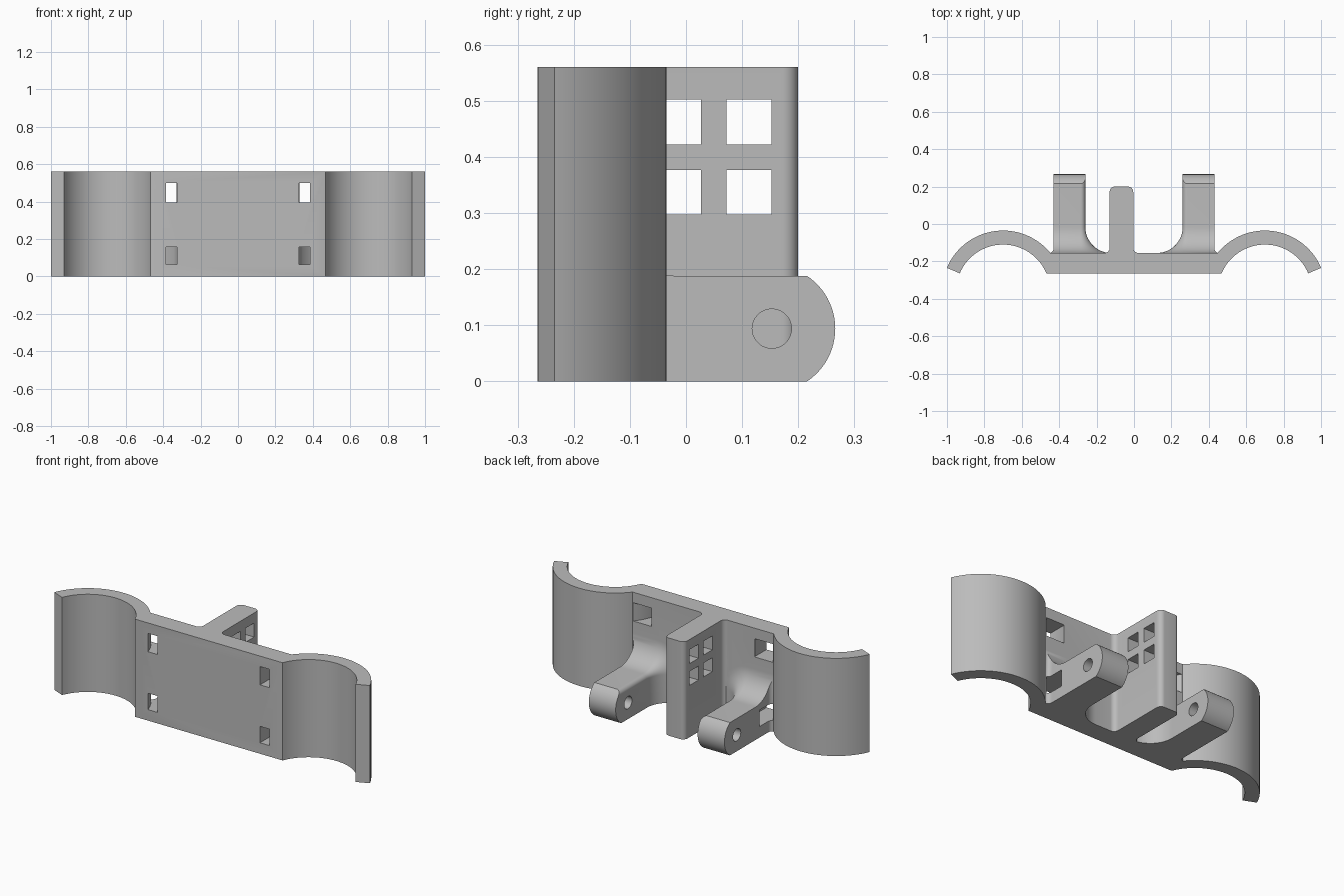
import bpy, bmesh
from math import sin, cos, radians, sqrt
from mathutils import Vector

cube = bpy.data.objects.get("Cube")
if cube:
    bpy.data.objects.remove(cube, do_unlink=True)

grey = bpy.data.materials.new("matte_grey")
grey.use_nodes = True
grey.diffuse_color = (0.5, 0.5, 0.5, 1)
grey.node_tree.nodes["Principled BSDF"].inputs["Base Color"].default_value = (0.5, 0.5, 0.5, 1)

HEIGHT = 0.56
FRONT, BACK = -0.265, -0.155          # faces of the plate
CLIP = Vector((0.7, -0.361))          # axis of each clip
R_IN, R_OUT = 0.251, 0.326


def arc(cx, cy, r, a0, a1, n=8):
    angles = [radians(a0 + (a1 - a0) * i / n) for i in range(n + 1)]
    return [(cx + r * cos(a), cy + r * sin(a)) for a in angles]


def finish(name, bm):
    bmesh.ops.remove_doubles(bm, verts=bm.verts, dist=1e-5)
    bmesh.ops.recalc_face_normals(bm, faces=bm.faces)
    mesh = bpy.data.meshes.new(name)
    bm.to_mesh(mesh)
    bm.free()
    mesh.materials.append(grey)
    ob = bpy.data.objects.new(name, mesh)
    bpy.context.collection.objects.link(ob)
    return ob


def loft(name, rings):
    """Skin a list of equal closed rings and cap both ends."""
    bm = bmesh.new()
    loops = [[bm.verts.new(p) for p in ring] for ring in rings]
    for a, b in zip(loops, loops[1:]):
        for i in range(len(a)):
            j = (i + 1) % len(a)
            bm.faces.new((a[i], a[j], b[j], b[i]))
    bm.faces.new(loops[0])
    bm.faces.new(loops[-1])
    return finish(name, bm)


def prism(name, outline, z0, z1):
    return loft(name, [[(x, y, z) for x, y in outline] for z in (z0, z1)])


def side_prism(name, outline, x0, x1):
    return loft(name, [[(x, y, z) for y, z in outline] for x in (x0, x1)])


def combine(target, other, operation):
    mod = target.modifiers.new(operation, "BOOLEAN")
    mod.operation, mod.object, mod.solver = operation, other, "EXACT"
    bpy.context.view_layer.objects.active = target
    bpy.ops.object.modifier_apply(modifier=mod.name)
    bpy.data.objects.remove(other, do_unlink=True)


# Plate with the two curved clips as one outline
half = [(0.468, FRONT)]
half += arc(*CLIP, R_IN, 157.5, 22.8, 40)
half += arc(*CLIP, R_OUT, 22.8, 140.8, 40)
bracket = prism("bracket", half + [(-x, y) for x, y in reversed(half)], 0, HEIGHT)

# Central rib with rounded end and filleted root
f, xl, xr, tip = 0.028, -0.13, -0.004, 0.2
rib_outline = [(xl - f, BACK - 0.03), (xr + f, BACK - 0.03)]
rib_outline += arc(xr + f, BACK + f, f, 270, 180)
rib_outline += arc(xr - f, tip - f, f, 0, 90)
rib_outline += arc(xl + f, tip - f, f, 90, 180)
rib_outline += arc(xl - f, BACK + f, f, 0, -90)
rib = prism("rib", rib_outline, 0, HEIGHT)
for y in (-0.053, 0.072):
    for z in (0.297, 0.422):
        window = [(y, z), (y + 0.08, z), (y + 0.08, z + 0.08), (y, z + 0.08)]
        combine(rib, side_prism("window", window, -0.3, 0.3), "DIFFERENCE")
combine(bracket, rib, "UNION")


def fillet_offset(y, r):
    t = max(0, r - max(0, y - BACK))
    return r - sqrt(r * r - t * t)


# Pivot lugs, flaring into the plate
PIVOT, LUG_TOP = (0.153, 0.094), 0.188
for s in (-1, 1):
    rings = []
    steps = [BACK + 0.14 * (1 - cos(radians(90 * i / 16))) for i in range(17)]
    for y in [BACK - 0.04] + steps + [0.3]:
        d = fillet_offset(y, 0.138)
        outer = 0.43 + fillet_offset(y, 0.025)
        section = [(outer, 0), (outer, LUG_TOP + d)]
        section += arc(0.285, LUG_TOP - 0.025, 0.025 + d, 90, 180, 12)
        section.append((0.26 - d, 0))
        rings.append([(s * x, y, z) for x, z in section])
    lug = loft("lug", rings)
    nose = [(-0.3, -0.1)] + arc(*PIVOT, 0.113, -56.3, 56.3, 24) + [(-0.3, 0.6)]
    combine(lug, side_prism("nose", nose, -0.8, 0.8), "INTERSECT")
    hole = arc(*PIVOT, 0.035, 0, 350, 35)
    combine(lug, side_prism("pivot_hole", hole, -0.8, 0.8), "DIFFERENCE")
    combine(bracket, lug, "UNION")

# Strap slots curving from the front around the back of each clip
slot = [(0.325, -0.3), (0.387, -0.3)] + arc(*CLIP, R_OUT + 0.003, 163, 130, 12)
slot += [(0.45, -0.04), (0.385, -0.085), (0.345, -0.125), (0.325, -0.16)]
for s in (-1, 1):
    for z0, z1 in ((0.063, 0.157), (0.395, 0.5)):
        cutter = prism("strap_slot", [(s * x, y) for x, y in slot], z0, z1)
        combine(bracket, cutter, "DIFFERENCE")

# Smooth curved walls, crisp edges
bpy.ops.object.select_all(action="DESELECT")
bracket.select_set(True)
bpy.context.view_layer.objects.active = bracket
bpy.ops.object.shade_smooth_by_angle(angle=radians(30))
